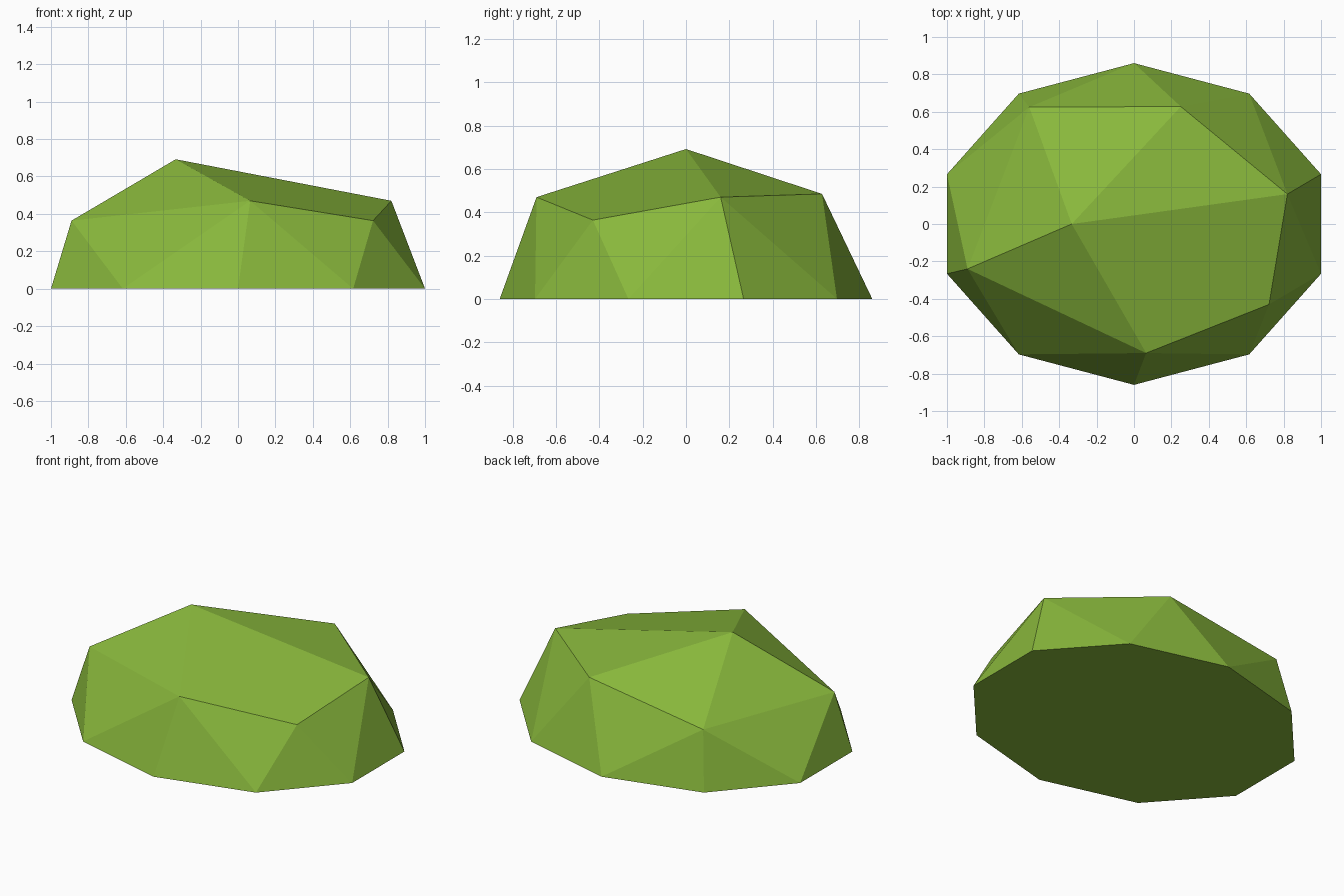
import bpy, bmesh

if "Cube" in bpy.data.objects:
    bpy.data.objects.remove(bpy.data.objects["Cube"])

# Leafy green colour
leaf = bpy.data.materials.new("leaf_green")
leaf.diffuse_color = (0.25, 0.48, 0.045, 1.0)
leaf.use_nodes = True
leaf.node_tree.nodes["Principled BSDF"].inputs["Base Color"].default_value = leaf.diffuse_color

# Ten-sided base outline, anticlockwise from the right side
quarter = [(1.0, 0.266), (0.616, 0.697)]
right_back = quarter + [(0, 0.86)]
base = right_back + [(-x, y) for x, y in reversed(quarter)]
base = base + [(-x, -y) for x, y in base]

# Irregular upper ring and off-centre peak
ring = [(0.82, 0.16, 0.47), (0.25, 0.628, 0.485), (-0.56, 0.625, 0.364),
        (-0.89, -0.24, 0.364), (0.065, -0.69, 0.47), (0.722, -0.43, 0.364)]
peak = (-0.333, 0.0, 0.692)
# Ring vertex above each base side, starting at the side ahead of base[0]
above = [0, 1, 2, 2, 3, 3, 4, 4, 5, 0]

bm = bmesh.new()
b = [bm.verts.new((x, y, 0)) for x, y in base]
r = [bm.verts.new(p) for p in ring]
top = bm.verts.new(peak)

# Side facets: one per base side, plus a fill where the ring vertex changes
for i in range(10):
    bm.faces.new((b[i], b[(i + 1) % 10], r[above[i]]))
    if above[i - 1] != above[i]:
        bm.faces.new((r[above[i - 1]], b[i], r[above[i]]))

# Top facets around the peak; the front right one is a flat quad
for i in range(4):
    bm.faces.new((r[i], r[i + 1], top))
bm.faces.new((r[4], r[5], r[0], top))

# Flat underside
bm.faces.new(list(reversed(b)))
bmesh.ops.recalc_face_normals(bm, faces=bm.faces)

mesh = bpy.data.meshes.new("bush")
bm.to_mesh(mesh)
bm.free()
mesh.materials.append(leaf)
bush = bpy.data.objects.new("bush", mesh)
bpy.context.collection.objects.link(bush)
